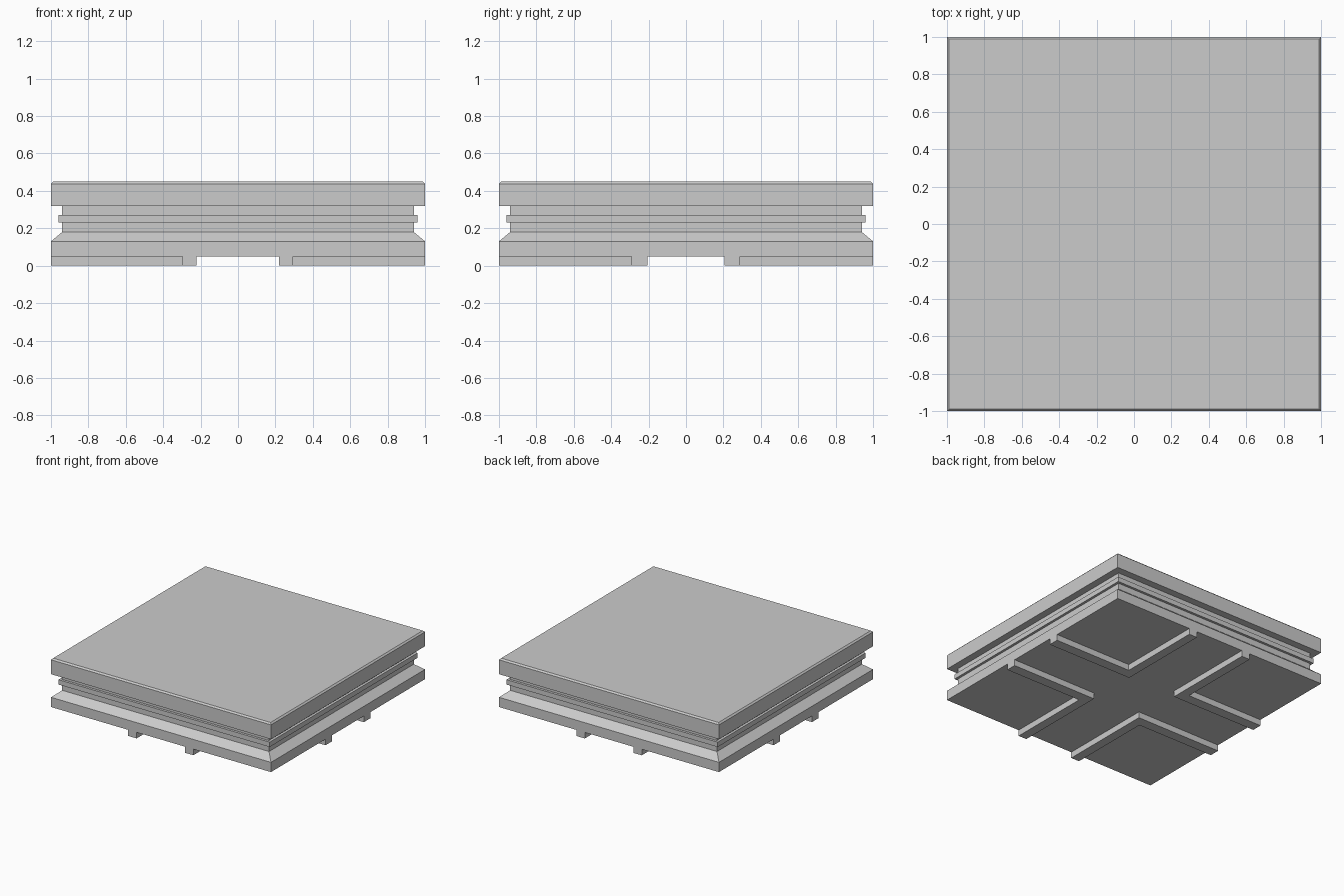
import bpy, bmesh

if "Cube" in bpy.data.objects:
    bpy.data.objects.remove(bpy.data.objects["Cube"])


def link(name, bm):
    bmesh.ops.recalc_face_normals(bm, faces=bm.faces)
    mesh = bpy.data.meshes.new(name)
    bm.to_mesh(mesh)
    bm.free()
    obj = bpy.data.objects.new(name, mesh)
    bpy.context.collection.objects.link(obj)
    return obj


def square_loft(name, profile):
    """Closed solid from stacked squares given as (half width, z)."""
    bm = bmesh.new()
    rings = [[bm.verts.new((sx * h, sy * h, z))
              for sx, sy in ((-1, -1), (1, -1), (1, 1), (-1, 1))] for h, z in profile]
    for a, b in zip(rings, rings[1:]):
        for i in range(4):
            j = (i + 1) % 4
            bm.faces.new((a[i], a[j], b[j], b[i]))
    bm.faces.new(rings[0])
    bm.faces.new(rings[-1])
    return link(name, bm)


def corner_rib(name, sx, sy, x0, x1, y0, y1, height):
    """L-shaped rib whose two arms run out to the tile edges."""
    bm = bmesh.new()
    outline = [(x0, y0), (1, y0), (1, y1), (x1, y1), (x1, 1), (x0, 1)]
    face = bm.faces.new([bm.verts.new((sx * x, sy * y, 0)) for x, y in outline])
    top = bmesh.ops.extrude_face_region(bm, geom=[face])["geom"]
    bmesh.ops.translate(bm, vec=(0, 0, height),
                        verts=[v for v in top if isinstance(v, bmesh.types.BMVert)])
    return link(name, bm)


# Slab: bottom plate, sloped shoulder, recessed waist with band, chamfered top plate
square_loft("floor_slab", [
    (1, 0.05), (1, 0.13), (0.94, 0.18),
    (0.94, 0.23), (0.96, 0.23), (0.96, 0.27), (0.94, 0.27),
    (0.94, 0.32), (1, 0.32), (1, 0.438), (0.988, 0.45)])

# Underside ribs, one L per corner
for side, sx, x0, x1 in (("left", -1, 0.222, 0.298), ("right", 1, 0.22, 0.295)):
    for end, sy, y0, y1 in (("front", -1, 0.207, 0.292), ("back", 1, 0.205, 0.29)):
        corner_rib(f"under_rib_{end}_{side}", sx, sy, x0, x1, y0, y1, 0.05)
